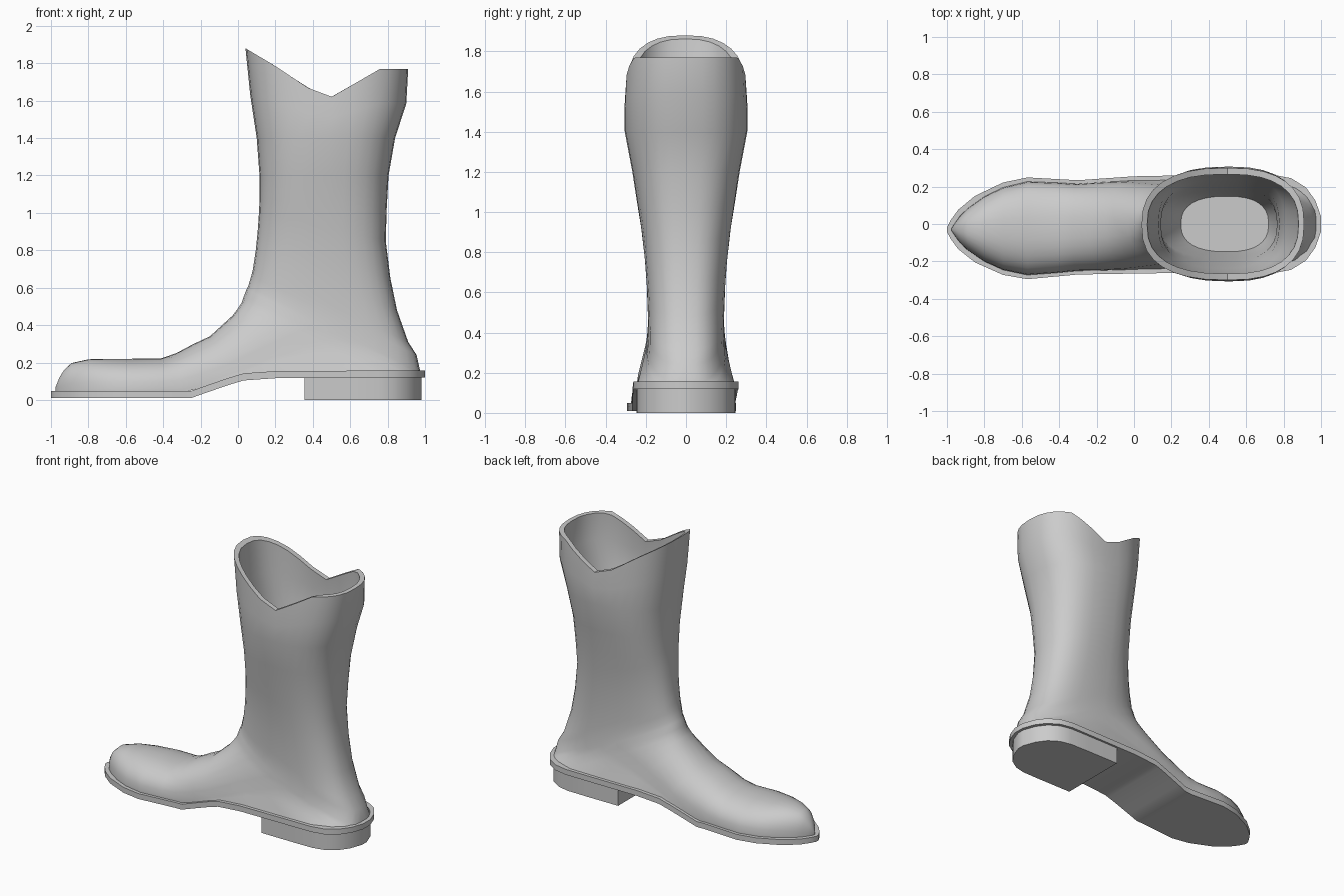
import bpy, bmesh, math

if "Cube" in bpy.data.objects:
    bpy.data.objects.remove(bpy.data.objects["Cube"])


def lin(table, x):
    """Piecewise linear lookup."""
    if x <= table[0][0]:
        return table[0][1]
    for (a, u), (b, v) in zip(table, table[1:]):
        if x <= b:
            return u + (v - u) * (x - a) / (b - a)
    return table[-1][1]


# Guide curves along x: sole half width, sole underside, centre line, rim height
HALF = [(-1, .012), (-.98, .05), (-.94, .105), (-.85, .178), (-.7, .247), (-.57, .272),
        (-.3, .252), (0, .26), (.75, .262), (.84, .245), (.92, .195), (.97, .125), (1, .04)]
UNDER = [(-.25, .01), (-.18, .035), (-.05, .08), (.03, .104), (.2, .116), (1, .12)]
CENTRE = [(-1, -.03), (-.57, -.023), (-.3, -.018), (0, -.005), (.3, 0)]
RIM = [(.04, 1.88), (.2, 1.785), (.37, 1.67), (.5, 1.62), (.76, 1.77), (.92, 1.77)]


def finish(name, bm, angle):
    bmesh.ops.remove_doubles(bm, verts=bm.verts, dist=.0005)
    bmesh.ops.recalc_face_normals(bm, faces=bm.faces)
    me = bpy.data.meshes.new(name)
    bm.to_mesh(me)
    bm.free()
    ob = bpy.data.objects.new(name, me)
    bpy.context.collection.objects.link(ob)
    bpy.ops.object.select_all(action='DESELECT')
    ob.select_set(True)
    bpy.context.view_layer.objects.active = ob
    bpy.ops.object.shade_smooth_by_angle(angle=math.radians(angle))
    return ob


def loft(name, rings, angle=40):
    bm = bmesh.new()
    loops = [[bm.verts.new(p) for p in r] for r in rings]
    n = len(loops[0])
    for a, b in zip(loops, loops[1:]):
        for i in range(n):
            j = (i + 1) % n
            bm.faces.new((a[i], a[j], b[j], b[i]))
    bm.faces.new(loops[0])
    bm.faces.new(loops[-1])
    return finish(name, bm, angle)


def slab(name, xs, width, low, high):
    """Flat part lofted along x with a rectangular section."""
    rings = []
    for x in xs:
        c, w = lin(CENTRE, x), width(x)
        rings.append([(x, c - w, low(x)), (x, c + w, low(x)),
                      (x, c + w, high(x)), (x, c - w, high(x))])
    return loft(name, rings, 30)


# Sole with welt
sole_x = sorted({x for x, _ in HALF} | {x for x, _ in UNDER} | {-.78, -.12, .5})
slab("sole", sole_x, lambda x: lin(HALF, x),
     lambda x: lin(UNDER, x), lambda x: lin(UNDER, x) + .038)

# Heel block
slab("heel", [.355, .6, .75, .83, .9, .95, .982],
     lambda x: lin(HALF, min(x / .982, 1)) - .015, lambda x: 0, lambda x: .121)


def section(P, Q, w, q0=0.0, tm=.47, n=2.5, f=None, steps=8):
    """Ring from back/sole point Q to front/instep point P; f blends to the rim cut."""
    right, left = [], []
    for i in range(-steps, steps + 1):
        phi = i / steps * math.pi / 2
        s, c = abs(math.sin(phi)) ** (2 / n), max(math.cos(phi), 0) ** (2 / n)
        if i == steps:
            c = 0
        if i >= 0:
            t, y = tm + (1 - tm) * s, w * c
        else:
            t = tm * (1 - s)
            y = q0 + (w - q0) * (c if w >= q0 else 1 - s)
        x, z = Q[0] + (P[0] - Q[0]) * t, Q[1] + (P[1] - Q[1]) * t
        if f is not None:
            z = 1.4 + (lin(RIM, x) - 1.4) * f
        yc = lin(CENTRE, x)
        right.append((x, yc + y, z))
        left.append((x, yc - y, z))
    return right + left[-2::-1]


def on_sole(px, pz, qx, w=None, tm=.1, n=2.3):
    q0 = max(lin(HALF, qx / .98) - .02, .008)
    return section((px, pz), (qx, lin(UNDER, qx) + .03), w or q0, q0, tm, n)


# Foot: upright sections over the toe, then fanning round to the heel
rings = [on_sole(x, z, x) for x, z in
         [(-.975, .07), (-.955, .12), (-.93, .16), (-.89, .197), (-.8, .217),
          (-.7, .22), (-.57, .22), (-.41, .222)]]
rings += [on_sole(*a) for a in
          [(-.33, .25, -.3), (-.24, .298, -.15), (-.15, .34, 0, .235),
           (-.03, .45, .3, .215, .3), (0, .49, .55, .205, .4), (.02, .52, .75, .2, .45),
           (.03, .55, .88, .197, .45), (.045, .59, .94, .195, .47), (.055, .61, .975, .193, .48)]]

# Shaft: front point, back point, half width
for px, pz, qx, qz, w in [(.07, .66, .955, .24, .19), (.08, .7, .91, .31, .19),
                          (.095, .8, .85, .48, .195), (.105, .9, .815, .65, .205),
                          (.112, 1, .79, .85, .223), (.115, 1.07, .795, 1.02, .243),
                          (.115, 1.2, .805, 1.2, .267)]:
    rings.append(section((px, pz), (qx, qz), w))
for px, qx, w, f in [(.1, .84, .305, 0), (.065, .9, .307, .5), (.04, .91, .3, 1),
                     # inner wall going back down
                     (.07, .88, .266, 1), (.095, .87, .275, .5), (.13, .81, .273, 0)]:
    rings.append(section((px, 1.4), (qx, 1.4), w, f=f))
for px, qx, z, w in [(.143, .777, 1.2, .238), (.14, .765, 1.0, .205),
                     (.14, .765, .8, .18), (.25, .72, .6, .148)]:
    rings.append(section((px, z), (qx, z), w))
loft("boot_upper", rings, 45)
